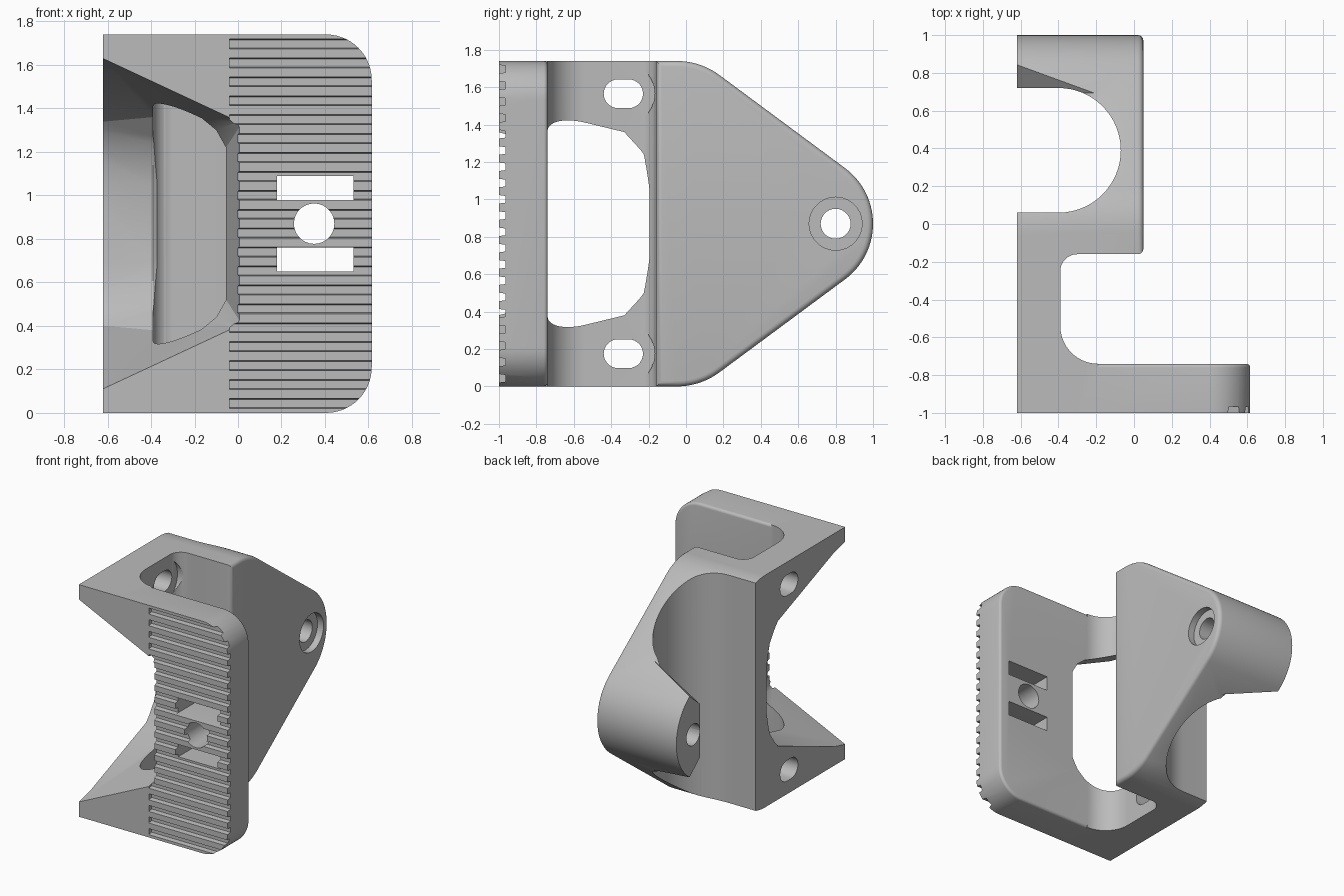
import bpy, bmesh
from math import sin, cos, radians
from mathutils import Vector

if "Cube" in bpy.data.objects:
    bpy.data.objects.remove(bpy.data.objects["Cube"], do_unlink=True)

H = 1.74
MID = H / 2

grey = bpy.data.materials.new("plain grey")
grey.use_nodes = True
grey.diffuse_color = (0.5, 0.5, 0.5, 1)
grey.node_tree.nodes["Principled BSDF"].inputs["Base Color"].default_value = (0.5, 0.5, 0.5, 1)


def arc(cx, cy, r, a0, a1, n=14):
    steps = [radians(a0 + (a1 - a0) * i / n) for i in range(n + 1)]
    return [(cx + r * cos(a), cy + r * sin(a)) for a in steps]


def finish(bm, name):
    bmesh.ops.recalc_face_normals(bm, faces=bm.faces)
    mesh = bpy.data.meshes.new(name)
    bm.to_mesh(mesh)
    bm.free()
    mesh.materials.append(grey)
    ob = bpy.data.objects.new(name, mesh)
    bpy.context.collection.objects.link(ob)
    return ob


def prism(name, outlines, axis, lo, hi, bevel=0):
    """Extrude closed outlines along an axis, optionally rounding the rim at hi."""
    place = {"x": lambda a, b, t: (t, a, b),
             "y": lambda a, b, t: (a, t, b),
             "z": lambda a, b, t: (a, b, t)}[axis]
    bm = bmesh.new()
    rim = []
    for pts in outlines:
        low = [bm.verts.new(place(a, b, lo)) for a, b in pts]
        top = [bm.verts.new(place(a, b, hi)) for a, b in pts]
        bm.faces.new(low)
        rim += bm.faces.new(top).edges
        for i in range(len(pts)):
            j = (i + 1) % len(pts)
            bm.faces.new((low[i], low[j], top[j], top[i]))
    bmesh.ops.recalc_face_normals(bm, faces=bm.faces)
    if bevel:
        bmesh.ops.bevel(bm, geom=rim, offset=bevel, segments=4, profile=0.5, affect="EDGES")
    return finish(bm, name)


def hull(name, points):
    bm = bmesh.new()
    for p in points:
        bm.verts.new(p)
    res = bmesh.ops.convex_hull(bm, input=bm.verts)
    loose = [v for v in bm.verts if not v.link_faces]
    bmesh.ops.delete(bm, geom=loose, context="VERTS")
    return finish(bm, name)


def combine(body, other, operation):
    mod = body.modifiers.new("combine", "BOOLEAN")
    mod.operation, mod.solver, mod.object = operation, "EXACT", other
    bpy.context.view_layer.objects.active = body
    bpy.ops.object.modifier_apply(modifier=mod.name)
    bpy.data.objects.remove(other, do_unlink=True)


def mirror_z(points):
    return points + [(x, y, H - z) for x, y, z in points]


def slot(cx, cy, half, r):
    return arc(cx + half, cy, r, -90, 90) + arc(cx - half, cy, r, 90, 270)


def rect(x0, x1, y0, y1):
    return [(x0, y0), (x1, y0), (x1, y1), (x0, y1)]


# Upright spine joining the front plate and the rear block
spine = ([(-0.62, -1), (-0.19, -1)] + arc(-0.19, -0.54, 0.2, 270, 180)
         + arc(-0.3, -0.25, 0.09, 180, 90) + [(-0.2, -0.16), (-0.2, -0.06), (-0.62, -0.06)])
body = prism("clamp_bracket", [spine], "z", 0, H)

# Front plate with two rounded corners
plate = ([(-0.3, 0)] + arc(0.405, 0.21, 0.21, -90, 0)
         + arc(0.405, H - 0.21, 0.21, 0, 90) + [(-0.3, H)])
combine(body, prism("front_plate", [plate], "y", -1, -0.74, 0.02), "UNION")

# Rear block tapering to a round nose
SLOPE = 53.3
half = arc(0.63, MID, 0.37, 0, SLOPE) + arc(-0.05, H - 0.385, 0.385, SLOPE, 90) + [(-0.16, H)]
rear = half + [(y, H - z) for y, z in reversed(half[1:])]
combine(body, prism("rear_block", [rear], "x", -0.62, 0.05, 0.03), "UNION")

# Round vertical channel in the rear block
channel = [(-0.8, 0.06)] + arc(-0.4, 0.39, 0.33, -90, 90, 32) + [(-0.8, 0.72)]
combine(body, prism("channel_cut", [channel], "z", -0.2, H + 0.2), "DIFFERENCE")

# Tapered opening through the front corner
opening = [(-0.72, -1.1, 1.70), (0.03, -1.1, 1.35), (0.02, -1.1, 1.24),
           (-0.1, -0.74, 1.3), (-0.055, -0.74, 1.22), (-0.4, -0.74, 1.41),
           (-0.39, -0.33, 1.36), (-0.39, -0.22, 1.24), (-0.39, -0.165, 1.05),
           (-0.72, -0.15, 1.33), (-0.72, -0.06, 1.2), (-0.72, -0.03, 1.05)]
combine(body, hull("opening_cut", mirror_z(opening)), "DIFFERENCE")

# Grip grooves across the front plate
grooves = []
for i in range(20):
    z = (i + 0.5) * H / 20
    grooves.append([(-1.04, z - 0.028), (-0.965, z - 0.018), (-0.965, z + 0.018), (-1.04, z + 0.028)])
combine(body, prism("groove_cut", grooves, "x", -0.04, 0.8), "DIFFERENCE")

# Bolt hole and two slots through the front plate
plate_holes = [slot(0.35, MID, 0, 0.093)[:-1],
               rect(0.18, 0.53, 0.98, 1.09), rect(0.18, 0.53, 0.65, 0.76)]
combine(body, prism("plate_hole_cut", plate_holes, "y", -1.2, -0.6), "DIFFERENCE")

# Slotted holes in the spine, with clearance pockets on the inner side
heights = (0.175, H - 0.175)
combine(body, prism("spine_slot_cut", [slot(-0.335, z, 0.028, 0.077) for z in heights],
                    "x", -0.8, -0.2), "DIFFERENCE")
combine(body, prism("pocket_cut", [slot(-0.335, z, 0, 0.168)[:-1] for z in heights],
                    "x", -0.385, -0.2), "DIFFERENCE")

# Nose bolt hole with counterbore
for radius, start in ((0.08, -0.8), (0.142, 0.0)):
    hole = slot(0.8, MID, 0, radius)
    del hole[15], hole[-1]
    combine(body, prism("nose_hole_cut", [hole], "x", start, 0.2), "DIFFERENCE")

# Chamfered corners at the free end of the rear arm
tri = [Vector(p) for p in ((-0.62, 0.72, 1.07), (-0.62, 0.84, 1.17), (-0.3, 0.715, 1.25))]
centre = sum(tri, Vector()) / 3
out = (tri[2] - tri[0]).cross(tri[1] - tri[0]).normalized() * 0.25
wide = [centre + (p - centre) * 1.5 for p in tri]
upper = [tuple(p) for p in wide + [p + out for p in wide]]
for points in (upper, [(x, y, H - z) for x, y, z in upper]):
    combine(body, hull("arm_chamfer_cut", points), "DIFFERENCE")

# Smooth the rounded faces, keep the corners crisp
bpy.ops.object.select_all(action="DESELECT")
body.select_set(True)
bpy.context.view_layer.objects.active = body
bpy.ops.object.shade_smooth_by_angle(angle=radians(28))
